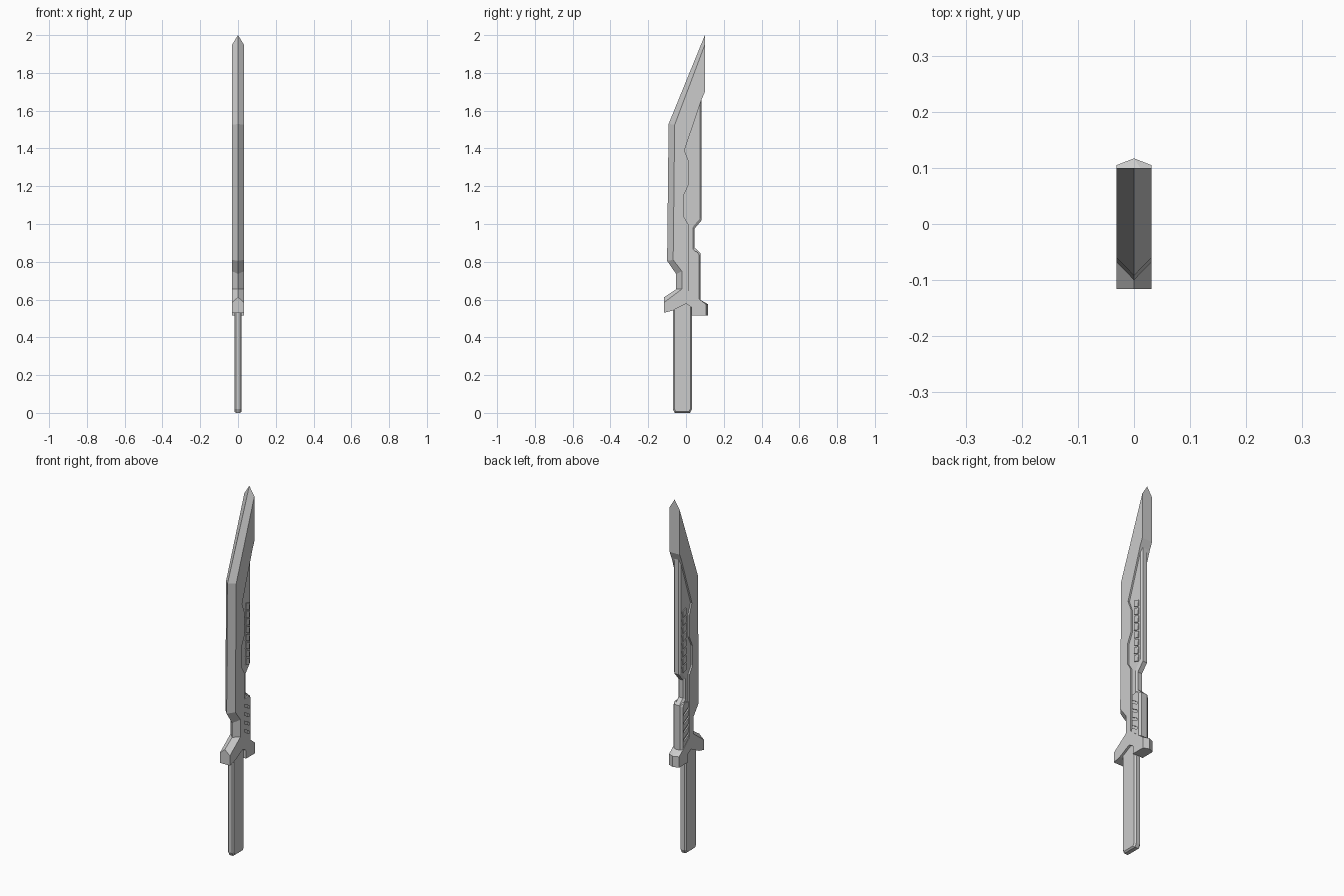
import bpy, bmesh


def plate(name, pts, t):
    """Symmetric plate in the YZ plane, half thickness t.
    Each point is (y, z) for a square edge, or (y, z, outer_y, outer_z, w)
    for a bevelled edge that narrows to half width w (0 = sharp ridge)."""
    bm = bmesh.new()
    rings = []
    for p in pts:
        y, z = p[:2]
        oy, oz, w = p[2:] if len(p) == 5 else (y, z, t)
        rings.append([bm.verts.new(c) for c in
                      ((t, y, z), (w, oy, oz), (-w, oy, oz), (-t, y, z))])
    for i, a in enumerate(rings):
        b = rings[(i + 1) % len(rings)]
        for k in range(3):
            bm.faces.new((a[k], b[k], b[k + 1], a[k + 1]))
    bm.faces.new([r[0] for r in rings])
    bm.faces.new([r[3] for r in reversed(rings)])
    bmesh.ops.remove_doubles(bm, verts=bm.verts, dist=1e-5)
    bmesh.ops.dissolve_degenerate(bm, edges=bm.edges, dist=1e-5)
    bmesh.ops.recalc_face_normals(bm, faces=bm.faces)
    me = bpy.data.meshes.new(name)
    bm.to_mesh(me)
    bm.free()
    ob = bpy.data.objects.new(name, me)
    bpy.context.collection.objects.link(ob)
    return ob


# Blade: sharpened front edge, stepped rear contour
plate("blade", [
    (.10, 1.95, .10, 2.0, 0),
    (-.06, 1.525, -.092, 1.53, 0),
    (-.068, .81, -.10, .805, 0),
    (-.022, .75, -.052, .735, 0),
    (-.022, .64, -.052, .64, 0),
    (.012, .62), (.012, 1.0), (-.013, 1.04), (-.013, 1.15),
    (.015, 1.21), (.015, 1.33), (-.008, 1.39),
    (.083, 1.66), (.10, 1.70)], .031)

# Recessed rear panel with chamfered spine
w = .013
plate("spine_panel", [
    (-.03, .58), (.074, .58, .083 - .005, .58, w),
    (.069, .838, .078, .845, w),
    (.036, .866, .045, .875, w),
    (.036, .985, .045, .975, w),
    (.074, 1.03, .083, 1.02, w),
    (.074, 1.68, .083, 1.68, w),
    (.06, 1.68), (-.03, 1.40)], .022)

# Row of slanted blocks along the panel
for i in range(8):
    z = 1.035 + .044 * i
    plate("panel_block", [(.032, z), (.062, z - .01),
                          (.066, z + .025), (.036, z + .035)], .027)

# Thumb rest: comb-shaped plate with slanted notches open to the front
comb = [(.01, .60), (.07, .60, .078, .60, .018),
        (.07, .836, .078, .845, .018), (.055, .855), (.018, .85)]
for i in reversed(range(4)):
    z = .665 + .047 * i
    comb += [(.018, z + .015), (.058, z - .008), (.058, z - .023), (.018, z)]
plate("thumb_rest", comb, .029)

# Guard: ridged front top and ridged rear end
plate("guard", [
    (-.022, .655, -.052, .655, 0),
    (-.116, .585, -.116, .612, 0),
    (-.116, .53), (-.07, .542), (0, .578), (.028, .56), (.028, .515),
    (.105, .515, .117, .515, 0),
    (.105, .575, .117, .575, 0),
    (.07, .602), (.012, .65)], .031)

# Handle: slim bar with chamfered edges
w = .011
plate("handle", [
    (-.062, .60, -.07, .55, w),
    (-.062, .022, -.07, .02, w),
    (-.054, .007, -.06, 0, w),
    (.015, .007, .021, 0, w),
    (.023, .022, .031, .02, w),
    (.023, .60, .031, .60, w)], .019)
